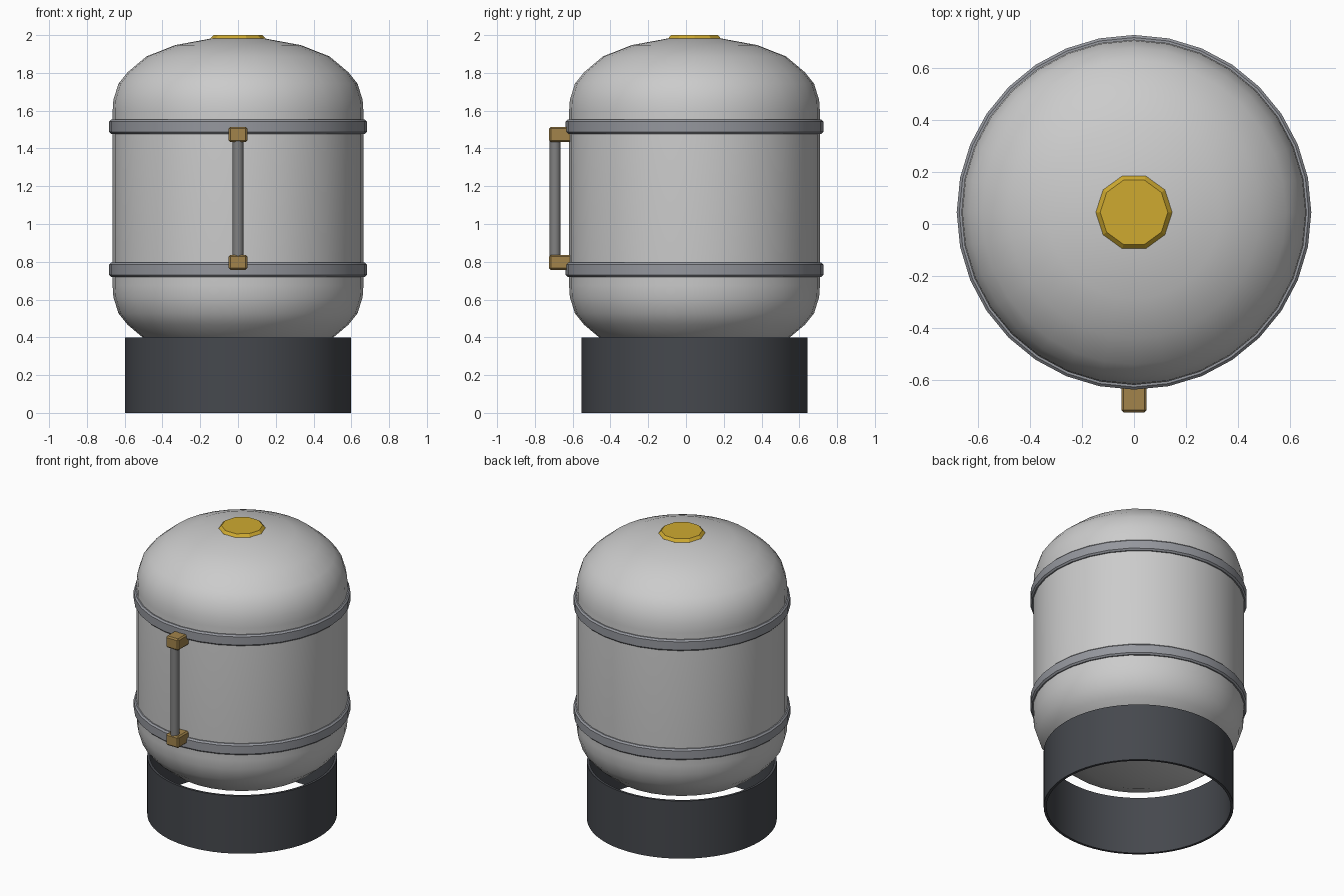
import bpy, bmesh, math
from mathutils import Matrix

if "Cube" in bpy.data.objects:
    bpy.data.objects.remove(bpy.data.objects["Cube"])

CY = 0.045  # tank axis sits slightly behind the origin because of the handle


def material(name, rgb):
    m = bpy.data.materials.new(name)
    m.diffuse_color = (*rgb, 1)
    m.use_nodes = True
    m.node_tree.nodes["Principled BSDF"].inputs["Base Color"].default_value = m.diffuse_color
    return m


gold = material("gold", (0.62, 0.40, 0.03))
brass = material("brass", (0.36, 0.23, 0.07))
steel = material("steel", (0.30, 0.31, 0.34))
rod_grey = material("rod_grey", (0.22, 0.22, 0.22))
dark = material("dark", (0.06, 0.065, 0.075))


def finish(bm, name, mat=None, smooth=None):
    bmesh.ops.recalc_face_normals(bm, faces=bm.faces[:])
    me = bpy.data.meshes.new(name)
    bm.to_mesh(me)
    bm.free()
    ob = bpy.data.objects.new(name, me)
    bpy.context.collection.objects.link(ob)
    if mat:
        me.materials.append(mat)
    if smooth:
        bpy.ops.object.select_all(action='DESELECT')
        ob.select_set(True)
        bpy.context.view_layer.objects.active = ob
        bpy.ops.object.shade_smooth_by_angle(angle=math.radians(smooth))
    return ob


def lathe(name, profile, sides, mat=None, smooth=None, closed=False, centre=(0, CY)):
    """Revolve (radius, z) points about a vertical axis."""
    bm = bmesh.new()
    verts = [bm.verts.new((r + centre[0], centre[1], z)) for r, z in profile]
    n = len(verts)
    edges = [bm.edges.new((verts[i], verts[(i + 1) % n])) for i in range(n if closed else n - 1)]
    bmesh.ops.spin(bm, geom=verts + edges, cent=(*centre, 0), axis=(0, 0, 1),
                   angle=math.tau, steps=sides, use_duplicate=False)
    bmesh.ops.remove_doubles(bm, verts=bm.verts[:], dist=1e-4)
    return finish(bm, name, mat, smooth)


# Tank: one dome profile mirrored about the middle height
MID = 1.135
dome = [(0, 0.853), (0.143, 0.847), (0.333, 0.812), (0.485, 0.752),
        (0.585, 0.668), (0.633, 0.608), (0.660, 0.521), (0.664, 0.46)]
tank_profile = [(r, MID + h) for r, h in dome] + [(r, MID - h) for r, h in reversed(dome)]
lathe("tank", tank_profile, 32, smooth=40)

# Bevelled bands around the tank
for name, z in (("upper_band", 1.515), ("lower_band", 0.758)):
    lathe(name, [(0.645, z - 0.038), (0.672, z - 0.038), (0.682, z - 0.028),
                 (0.682, z + 0.028), (0.672, z + 0.038), (0.645, z + 0.038)],
          32, steel, smooth=30, closed=True)

# Open base skirt
lathe("base_skirt", [(0.597, 0), (0.597, 0.4), (0.58, 0.4), (0.58, 0)],
      64, dark, smooth=30, closed=True)

# Ten-sided filler cap
lathe("top_cap", [(0, 1.94), (0.147, 1.94), (0.147, 1.982), (0.130, 2.0), (0, 2.0)], 10, gold)

# Handle: two mounting blocks and an upright rod
for name, z in (("upper_handle_mount", 1.474), ("lower_handle_mount", 0.797)):
    bm = bmesh.new()
    bmesh.ops.create_cube(bm, size=1, matrix=Matrix.Translation((0, -0.665, z))
                          @ Matrix.Diagonal((0.098, 0.12, 0.08, 1)))
    bmesh.ops.bevel(bm, geom=bm.edges[:], offset=0.009, segments=1, affect='EDGES')
    finish(bm, name, brass)

lathe("handle_rod", [(0, 0.78), (0.029, 0.78), (0.029, 1.49), (0, 1.49)],
      16, rod_grey, smooth=40, centre=(0, -0.693))
